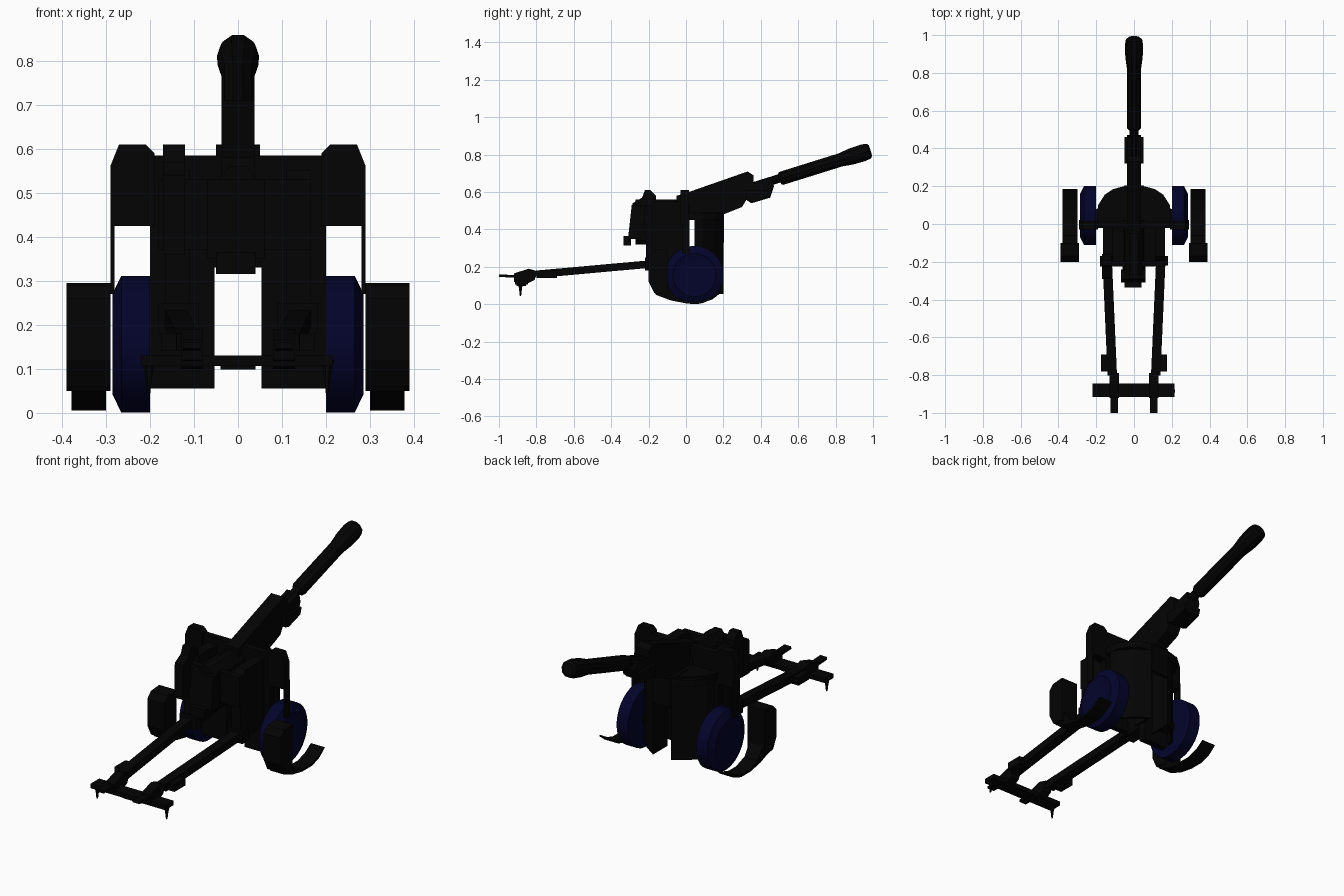
import bpy, bmesh, math
from mathutils import Vector

if "Cube" in bpy.data.objects:
    bpy.data.objects.remove(bpy.data.objects["Cube"])


def material(name, rgb):
    m = bpy.data.materials.new(name)
    m.use_nodes = True
    m.diffuse_color = (*rgb, 1)
    m.node_tree.nodes["Principled BSDF"].inputs["Base Color"].default_value = (*rgb, 1)
    return m


BLACK = material("black metal", (0.001, 0.001, 0.001))
NAVY = material("navy wheel", (0.001, 0.001, 0.024))


def finish(name, bm, mat, smooth=False):
    bmesh.ops.recalc_face_normals(bm, faces=bm.faces)
    me = bpy.data.meshes.new(name)
    bm.to_mesh(me)
    bm.free()
    me.materials.append(mat)
    ob = bpy.data.objects.new(name, me)
    bpy.context.collection.objects.link(ob)
    if smooth:
        bpy.ops.object.select_all(action="DESELECT")
        ob.select_set(True)
        bpy.context.view_layer.objects.active = ob
        bpy.ops.object.shade_smooth_by_angle(angle=math.radians(35))
    return ob


def mirror(ob):
    """Mirror a left-hand part across the centre plane."""
    ob.modifiers.new("both_sides", "MIRROR")
    return ob


def prism(name, pts, axis, lo, hi):
    """Extrude a 2D outline along x, y or z (outline uses the other two axes in order)."""
    bm = bmesh.new()
    rings = []
    for d in (lo, hi):
        ring = []
        for p in pts:
            co = list(p)
            co.insert("xyz".index(axis), d)
            ring.append(bm.verts.new(co))
        rings.append(ring)
    bm.faces.new(rings[0])
    bm.faces.new(rings[1])
    n = len(pts)
    for i in range(n):
        j = (i + 1) % n
        bm.faces.new((rings[0][i], rings[0][j], rings[1][j], rings[1][i]))
    return finish(name, bm, BLACK)


def box(name, x, y, z):
    return prism(name, [(x[0], y[0]), (x[1], y[0]), (x[1], y[1]), (x[0], y[1])], "z", *z)


def lathe(name, profile, origin, direction, mat=BLACK, sides=16):
    """Turn (distance, radius) pairs around an axis and cap both ends."""
    bm = bmesh.new()
    rot = Vector(direction).to_track_quat("Z", "X")
    rings = []
    for d, r in profile:
        ring = []
        for k in range(sides):
            a = math.tau * (k + 0.5) / sides
            ring.append(bm.verts.new(Vector(origin) + rot @ Vector((r * math.cos(a), r * math.sin(a), d))))
        rings.append(ring)
    for a, b in zip(rings, rings[1:]):
        for k in range(sides):
            m = (k + 1) % sides
            bm.faces.new((a[k], a[m], b[m], b[k]))
    bm.faces.new(rings[0])
    bm.faces.new(rings[-1])
    return finish(name, bm, mat, smooth=True)


def beam(name, p0, p1, w, h):
    """Rectangular beam between two points, w wide and h deep."""
    bm = bmesh.new()
    bmesh.ops.create_cube(bm, size=1)
    a, b = Vector(p0), Vector(p1)
    rot = (b - a).to_track_quat("Y", "Z")
    for v in bm.verts:
        v.co = (a + b) / 2 + rot @ Vector((v.co.x * w, v.co.y * (b - a).length, v.co.z * h))
    return finish(name, bm, BLACK)


# Wheels with a chamfered tyre and a nearly flat outer face
mirror(lathe("wheel", [(0, 0.1), (0, 0.156), (0.065, 0.156), (0.085, 0.115), (0.08, 0.09), (0.08, 0.03)],
             (0.2, 0.045, 0.156), (1, 0, 0), NAVY, 32))
mirror(lathe("stub_axle", [(0, 0.035), (0.08, 0.035)], (0.13, 0.045, 0.156), (1, 0, 0)))

# Curved ground spades outside the wheels
mirror(prism("spade_block", [(-0.1, 0.295), (-0.17, 0.29), (-0.2, 0.26), (-0.2, 0.12),
                             (-0.17, 0.06), (-0.1, 0.05), (-0.1, 0.12), (-0.1, 0.28)], "x", 0.29, 0.39))
mirror(prism("spade_tongue", [(-0.19, 0.1), (-0.16, 0.05), (-0.08, 0.02), (0, 0.005), (0.08, 0.005),
                              (0.14, 0.025), (0.185, 0.06), (0.18, 0.065), (0.13, 0.033), (0.07, 0.015),
                              (0.01, 0.015), (-0.06, 0.04), (-0.1, 0.1)], "x", 0.3, 0.378))

# Upper shield wings and their thin outer struts
mirror(prism("shield_wing", [(0.19, 0.425), (0.29, 0.425), (0.29, 0.56), (0.27, 0.61),
                             (0.21, 0.61), (0.19, 0.59)], "y", -0.03, 0.015))
mirror(box("wing_strut", (0.28, 0.29), (-0.02, 0.02), (0.27, 0.46)))

# Flat shield, angled front shield with inner returns, and its lid
mirror(box("flat_shield_side", (0.053, 0.2), (-0.02, 0.015), (0.055, 0.585)))
box("flat_shield_centre", (-0.053, 0.053), (-0.02, 0.015), (0.33, 0.585))
mirror(prism("front_shield_side", [(0.197, 0.045), (0.182, 0.09), (0.125, 0.15), (0.053, 0.2), (0.053, 0.08),
                                   (0.065, 0.08), (0.065, 0.175), (0.115, 0.14), (0.168, 0.085),
                                   (0.182, 0.045)], "z", 0.055, 0.49))
box("front_shield_centre", (-0.053, 0.053), (0.183, 0.203), (0.33, 0.49))
LID = [(0.195, 0.01), (0.197, 0.045), (0.19, 0.1), (0.155, 0.155), (0.11, 0.185), (0.053, 0.2)]
prism("shield_lid", LID + [(-x, y) for x, y in reversed(LID)], "z", 0.45, 0.485)

# Carriage cheeks, platform, rear cross plate and breech
mirror(prism("carriage_cheek", [(-0.02, 0.2), (-0.18, 0.18), (-0.215, 0.2), (-0.215, 0.5),
                                (-0.17, 0.55), (-0.02, 0.55)], "x", 0.11, 0.165))
box("platform", (-0.12, 0.12), (-0.2, 0), (0.43, 0.5))
mirror(box("hinge_block", (0.09, 0.18), (-0.22, -0.17), (0.18, 0.25)))
box("rear_cross_plate", (-0.18, 0.165), (-0.225, -0.195), (0.37, 0.53))
prism("sight_box", [(-0.29, 0.36), (-0.22, 0.36), (-0.16, 0.4), (-0.16, 0.58), (-0.19, 0.61),
                    (-0.22, 0.61), (-0.235, 0.57), (-0.285, 0.54)], "x", -0.17, -0.12)
prism("breech", [(-0.05, 0.34), (-0.03, 0.32), (0.03, 0.32), (0.05, 0.34), (0.06, 0.45), (0.05, 0.52),
                 (0.02, 0.56), (-0.02, 0.56), (-0.05, 0.52), (-0.06, 0.45)], "y", -0.27, 0.02)
prism("breech_block", [(-0.31, 0.35), (-0.24, 0.35), (-0.24, 0.53), (-0.29, 0.53)], "x", -0.07, 0.06)
box("breech_lever", (-0.05, 0.04), (-0.335, -0.295), (0.315, 0.365))

# Cradle under the barrel
prism("cradle", [(-0.05, 0.45), (0.2, 0.48), (0.3, 0.52), (0.33, 0.57), (0.36, 0.62), (0.36, 0.69),
                 (0.33, 0.71), (0, 0.595), (-0.05, 0.58)], "x", -0.037, 0.037)
prism("cradle_collar", [(0.32, 0.56), (0.35, 0.54), (0.45, 0.57), (0.47, 0.63), (0.46, 0.68),
                        (0.36, 0.65), (0.32, 0.67)], "x", -0.036, 0.036)
prism("collar_flange", [(0.32, 0.56), (0.35, 0.545), (0.45, 0.575), (0.46, 0.61), (0.32, 0.61)],
      "x", -0.05, 0.05)

# Faceted barrel with a swollen muzzle
AIM = Vector((0, 0.49, 0.153)).normalized()
lathe("barrel_root", [(0, 0.024), (0.3, 0.024)], (0, 0.24, 0.592), AIM, sides=10)
lathe("barrel", [(0, 0.03), (0.01, 0.038), (0.34, 0.038), (0.4, 0.046), (0.47, 0.048), (0.5, 0.043), (0.51, 0.03)],
      (0, 0.5, 0.67), AIM, sides=10)

# Split trails with collars, hooks and ground spikes
mirror(beam("trail", (0.142, -0.19, 0.215), (0.115, -0.8, 0.16), 0.05, 0.04))
mirror(box("trail_collar", (0.105, 0.175), (-0.78, -0.69), (0.14, 0.18)))
mirror(prism("trail_joint", [(-0.92, 0.12), (-0.87, 0.1), (-0.81, 0.13), (-0.79, 0.175),
                             (-0.84, 0.19), (-0.92, 0.165)], "x", 0.08, 0.13))
mirror(beam("trail_hook", (0.105, -0.9, 0.148), (0.105, -1.0, 0.153), 0.04, 0.014))
mirror(lathe("ground_spike", [(0, 0.016), (0.04, 0.008), (0.075, 0.004)], (0.203, -0.885, 0.12), (0, 0, -1), sides=8))
box("trail_crossbar", (-0.22, 0.215), (-0.915, -0.845), (0.106, 0.13))
box("crossbar_sag", (-0.04, 0.04), (-0.905, -0.855), (0.098, 0.13))
